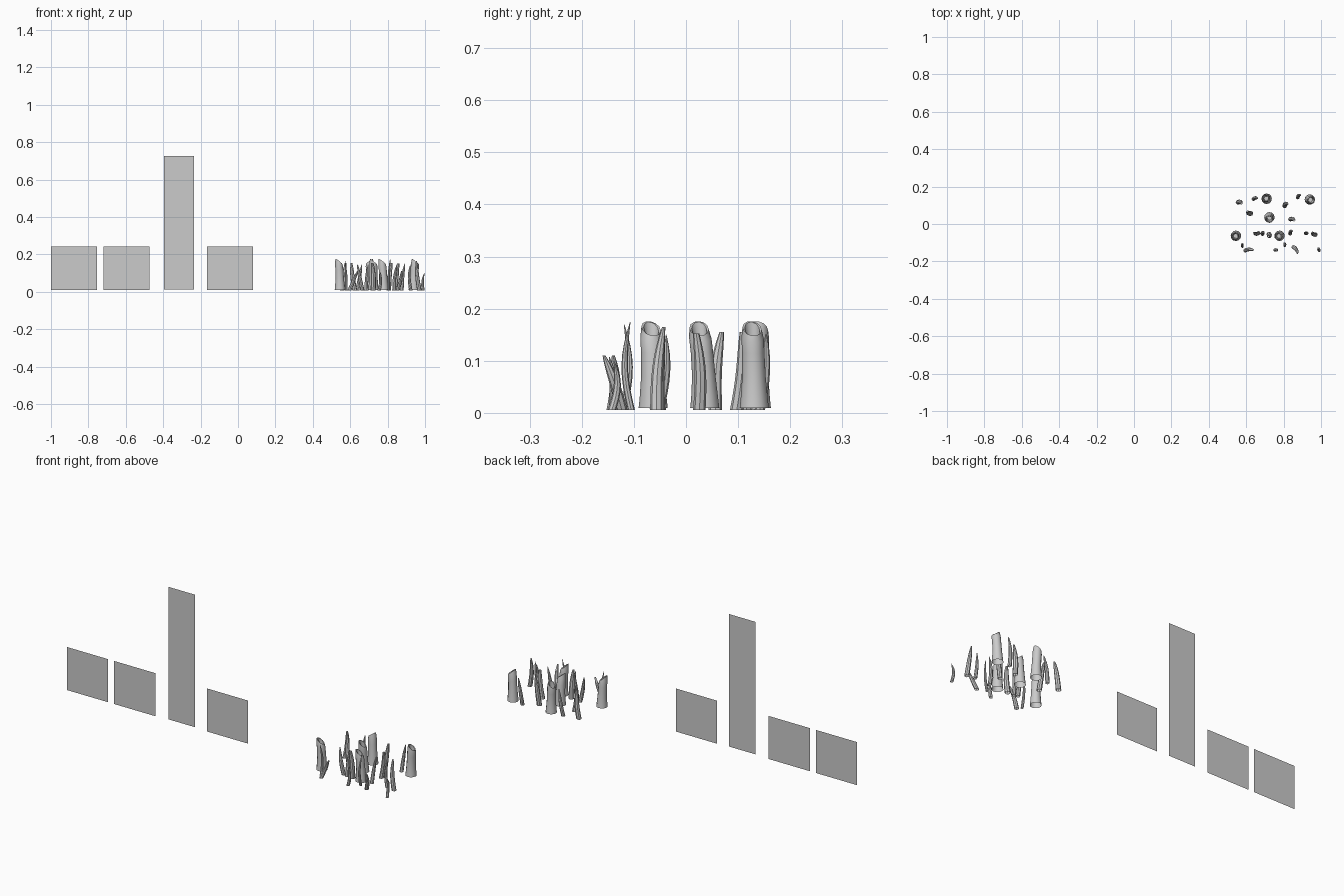
import bpy, bmesh, math
from mathutils import Vector


def finish(bm, name, smooth=True):
    mesh = bpy.data.meshes.new(name)
    bm.to_mesh(mesh)
    bm.free()
    ob = bpy.data.objects.new(name, mesh)
    bpy.context.collection.objects.link(ob)
    if smooth:
        bpy.context.view_layer.objects.active = ob
        ob.select_set(True)
        bpy.ops.object.shade_smooth_by_angle(angle=math.radians(40))
        ob.select_set(False)
    return ob


def panel(name, x0, x1, z0, z1, y=-0.029):
    bm = bmesh.new()
    bm.faces.new([bm.verts.new(c) for c in
                  ((x0, y, z0), (x1, y, z0), (x1, y, z1), (x0, y, z1))])
    finish(bm, name, False)


def stalk(name, rings, sides, cut=0.0, face=0.0):
    """Loft rings of (centre, radius, cut weight); open base, closed end."""
    bm = bmesh.new()
    loops = []
    for c, r, w in rings:
        loop = []
        for i in range(sides):
            a = 2 * math.pi * i / sides
            dz = -cut * w * math.cos(a - face)
            loop.append(bm.verts.new((c[0] + r * math.cos(a),
                                      c[1] + r * math.sin(a), c[2] + dz)))
        loops.append(loop)
    for lo, hi in zip(loops, loops[1:]):
        for i in range(sides):
            j = (i + 1) % sides
            bm.faces.new((lo[i], lo[j], hi[j], hi[i]))
    bm.faces.new(loops[-1])
    finish(bm, name)


# flat panels
panel("panel_far_left", -1.0, -0.755, 0.009, 0.241)
panel("panel_left", -0.72, -0.472, 0.009, 0.241)
panel("panel_tall", -0.395, -0.236, 0.013, 0.727)
panel("panel_right", -0.165, 0.08, 0.009, 0.241)


def tube(name, x, y, dx, dy, face):
    prof = [(0, .028, 0), (.12, .026, 0), (.4, .0225, 0), (.7, .0215, .15),
            (.88, .0215, .6), (1, .0185, 1), (.99, .0145, 1), (.8, .0135, .5), (.5, .012, 0)]
    rings = [((x + dx * t * t, y + dy * t * t, .009 + .153 * t), r, w) for t, r, w in prof]
    stalk(name, rings, 12, .014, face)


# wide hollow tubes: base x, y, lean x, y, direction the cut faces
tubes = [(.545, -.063, -.006, -.004, 0.3), (.778, -.063, -.008, -.004, 0.3),
         (.724, .036, .0, -.011, 0.1), (.709, .135, -.006, .004, 2.9),
         (.940, .131, .008, -.004, 0.2)]
for n, t in enumerate(tubes):
    tube(f"wide_tube_{n + 1}", *t)


def finger(name, x, y, h, dx, dy, r, bend, tip):
    rings = []
    steps = 8
    side = Vector((-dy, dx, 0)).normalized()
    for k in range(steps + 1):
        t = k / steps
        c = Vector((x + dx * (t - .5), y + dy * (t - .5), .006 + (h - .006) * t))
        c += side * bend * (math.sin(math.pi * t) - .5)
        rad = r * (1 - .15 * t) * (1 - (1 - tip) * t ** 4)
        rings.append((c, max(rad, .0006), 0))
    stalk(name, rings, 8)


# slender curved fingers: centre x, y, height, lean x, y, radius, bend, tip ratio
fingers = [
    (.567, .115, .155, .018, -.008, .013, .006, .4),
    (.614, .060, .155, -.018, .012, .013, .006, .4),
    (.650, .137, .145, .024, .002, .010, .006, .2),
    (.882, .150, .150, .016, .012, .010, .006, .2),
    (.812, .105, .155, .016, .010, .013, .006, .4),
    (.847, .025, .152, .020, -.006, .012, .005, .6),
    (.652, -.050, .145, -.026, .004, .011, .006, .2),
    (.690, -.048, .145, .010, .008, .010, .006, .2),
    (.722, -.062, .155, -.004, -.012, .014, .004, .5),
    (.840, -.042, .150, .016, .014, .010, .008, .05),
    (.919, -.047, .145, -.004, .008, .009, .008, .05),
    (.960, -.052, .165, -.016, .014, .012, .006, .3),
    (.577, -.114, .170, -.008, .002, .007, -.012, .05),
    (.808, -.112, .174, .008, -.002, .007, -.012, .05),
    (.617, -.138, .110, .044, .002, .011, .005, .3),
    (.760, -.141, .107, .006, -.008, .009, .007, .1),
    (.866, -.139, .110, .022, -.034, .011, .005, .3),
    (.990, -.136, .100, .006, .004, .008, .010, .05),
]
for n, f in enumerate(fingers):
    finger(f"slender_finger_{n + 1}", *f)
